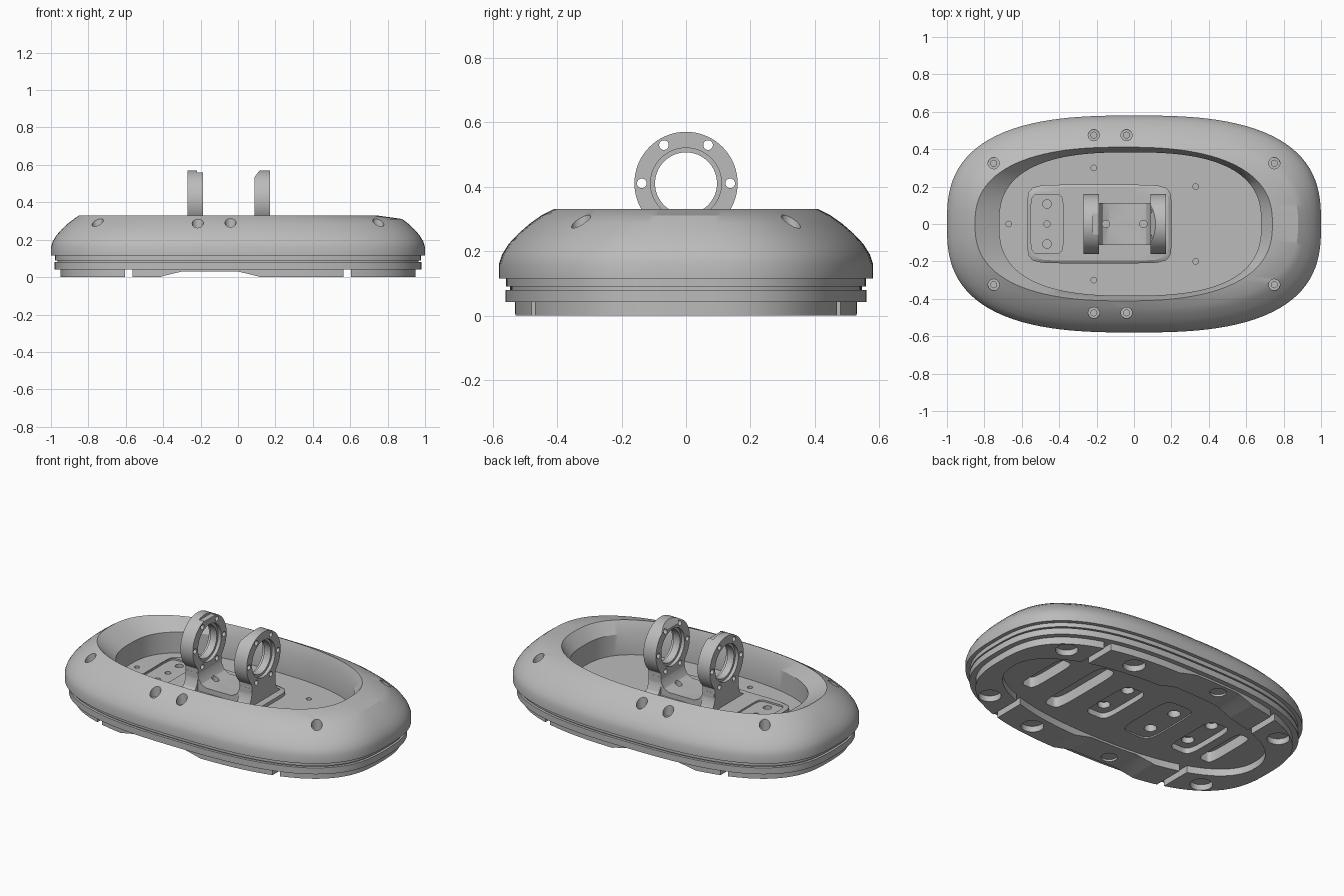
import bpy, bmesh
from math import sin, cos, pi, radians

if "Cube" in bpy.data.objects:
    bpy.data.objects.remove(bpy.data.objects["Cube"], do_unlink=True)

grey = bpy.data.materials.new("plain grey")
grey.use_nodes = True
grey.diffuse_color = (0.5, 0.5, 0.5, 1)
grey.node_tree.nodes["Principled BSDF"].inputs["Base Color"].default_value = (0.5, 0.5, 0.5, 1)


def oval(cx, cy, a, b, n, z, seg):
    """Superellipse outline; n = 2 is an ellipse, larger n is boxier."""
    pts = []
    for i in range(seg):
        c, s = cos(2 * pi * i / seg), sin(2 * pi * i / seg)
        r = (abs(c) ** n + abs(s) ** n) ** (-1 / n)
        pts.append((cx + a * c * r, cy + b * s * r, z))
    return pts


def loft(bm, loops):
    """Closed solid through stacked loops with equal point counts."""
    rings = [[bm.verts.new(p) for p in loop] for loop in loops]
    k = len(rings[0])
    for lo, hi in zip(rings, rings[1:]):
        for i in range(k):
            j = (i + 1) % k
            bm.faces.new((lo[i], lo[j], hi[j], hi[i]))
    bm.faces.new(rings[0][::-1])
    bm.faces.new(rings[-1])


def drill(bm, x, y, steps, seg=24):
    """Stepped round solid from (radius, z) pairs."""
    loft(bm, [oval(x, y, r, r, 2, z, seg) for r, z in steps])


def slab(bm, cx, a, b, z0, z1, n=8):
    loft(bm, [oval(cx, 0, a, b, n, z, 64) for z in (z0, z1)])


def prism(bm, pts, axis, lo, hi):
    """Extrude a (y, z) profile along x, or an (x, z) profile along y."""
    loft(bm, [[(d, p, z) if axis == "x" else (p, d, z) for p, z in pts] for d in (lo, hi)])


def finish(name, bm):
    bmesh.ops.recalc_face_normals(bm, faces=bm.faces)
    mesh = bpy.data.meshes.new(name)
    bm.to_mesh(mesh)
    bm.free()
    obj = bpy.data.objects.new(name, mesh)
    bpy.context.collection.objects.link(obj)
    mesh.materials.append(grey)
    return obj


def activate(obj):
    bpy.ops.object.select_all(action="DESELECT")
    obj.select_set(True)
    bpy.context.view_layer.objects.active = obj


def cut(obj, bm):
    cutter = finish("cutter", bm)
    cutter.hide_render = True
    activate(obj)
    mod = obj.modifiers.new("cut", "BOOLEAN")
    mod.operation, mod.solver, mod.object = "DIFFERENCE", "EXACT", cutter
    bpy.ops.object.modifier_apply(modifier=mod.name)
    bpy.data.objects.remove(cutter, do_unlink=True)


def smooth(obj, angle=28):
    activate(obj)
    bpy.ops.object.shade_smooth_by_angle(angle=radians(angle))


# Domed shell with an open tray inside
FLOOR, ROUND = 0.135, 2.75
bm = bmesh.new()
outer = [(0, 0.115), (0, 0.16), (0.01, 0.19), (0.03, 0.222), (0.062, 0.256),
         (0.098, 0.287), (0.132, 0.311)]
loops = [oval(0, 0, 1 - 0.93 * d, 0.58 - d, ROUND - 1.5 * d, z, 128) for d, z in outer]
loops += [oval(-0.055, 0, 0.795, 0.411, 2.5, 0.33, 128),
          oval(-0.02, 0, 0.70, 0.383, 2.65, 0.26, 128),
          oval(-0.02, 0, 0.70, 0.383, 2.65, FLOOR, 128)]
loft(bm, loops)
shell = finish("shell", bm)
bolts = [(x, s * 0.475) for x in (-0.215, -0.04) for s in (-1, 1)]
bolts += [(x, s * 0.325) for x in (-0.75, 0.75) for s in (-1, 1)]
bm = bmesh.new()
for x, y in bolts:
    drill(bm, x, y, [(0.016, 0.16), (0.016, 0.245), (0.03, 0.245), (0.03, 0.4)])
for x, y in [(-0.67, 0), (-0.215, 0.3), (-0.215, -0.3), (0.33, 0.2), (0.33, -0.2)]:
    drill(bm, x, y, [(0.015, 0.12), (0.015, 0.2)])
cut(shell, bm)
smooth(shell)

# Base with a seam groove, slotted from below
bm = bmesh.new()
BASE = 0.042
loft(bm, [oval(0, 0, 1 - d, 0.58 - d, ROUND, z, 128) for d, z in
          [(0.02, BASE), (0.02, 0.08), (0.035, 0.08), (0.035, 0.09), (0.022, 0.09), (0.022, 0.116)]])
base = finish("base", bm)
bm = bmesh.new()
for x, a, b, depth in [(0.62, 0.045, 0.17, 0.105), (0.385, 0.055, 0.25, 0.105), (0.13, 0.075, 0.18, 0.075),
                       (-0.17, 0.1, 0.2, 0.05), (-0.465, 0.075, 0.18, 0.075), (-0.64, 0.045, 0.17, 0.105)]:
    slab(bm, x, a, b, 0, depth, 5)
cut(base, bm)
bm = bmesh.new()
for s in (-1, 1):
    for x in (0.13, -0.2, -0.465):
        drill(bm, x, s * 0.1, [(0.035, 0), (0.035, 0.11)])
cut(base, bm)
smooth(base)

# Feet: a rim split into end crescents and arched side pads
bm = bmesh.new()
loft(bm, [oval(0, 0, 0.95, 0.53, ROUND, z, 128) for z in (0, BASE + 0.002)])
feet = finish("feet", bm)
bm = bmesh.new()
slab(bm, 0, 0.86, 0.355, -0.1, 0.1, 2.3)
cut(feet, bm)
bm = bmesh.new()
arch = [(-0.45, -0.01), (-0.4, 0.006), (-0.3, 0.03), (0, 0.03), (0.1, 0.006), (0.15, -0.01)]
gap = [(-0.02, -0.1), (0.02, -0.1), (0.02, 0.1), (-0.02, 0.1)]
for s in (-1, 1):
    for x in (-0.585, 0.585):
        prism(bm, [(x + p, z) for p, z in gap], "y", s * 0.2, s * 0.6)
    prism(bm, arch, "y", s * 0.2, s * 0.6)
    for x, y in [(-0.75, 0.325), (0.75, 0.325), (0.36, 0.43)]:
        drill(bm, x, s * y, [(0.062, -0.1), (0.062, 0.035)])
cut(feet, bm)
bm = bmesh.new()
for s in (-1, 1):
    drill(bm, -0.21, s * 0.46, [(0.045, -0.1), (0.045, 0.1)])
cut(feet, bm)
smooth(feet)

# Raised mounting plate on the tray floor
bm = bmesh.new()
loft(bm, [oval(-0.185, 0, 0.385 - d, 0.21 - d, 9, z, 64)
          for d, z in [(0, FLOOR - 0.01), (0, 0.155), (0.015, 0.165)]])
plate = finish("mounting_plate", bm)
bm = bmesh.new()
slab(bm, -0.465, 0.085, 0.157, 0.155, 0.2)
cut(plate, bm)
bm = bmesh.new()
for y, r in [(-0.107, 0.023), (0, 0.017), (0.107, 0.023)]:
    drill(bm, -0.465, y, [(r, 0.13), (r, 0.2)])
cut(plate, bm)
smooth(plate)

# Saddle joining the two ring supports
bm = bmesh.new()
rise = [(0.14, 0.27), (0.132, 0.235), (0.115, 0.21), (0.085, 0.195)]
top = [(-0.05 - x, z) for x, z in rise] + [(-0.05 + x, z) for x, z in rise[::-1]]
prism(bm, [(-0.265, 0.15), (-0.265, 0.27)] + top + [(0.165, 0.27), (0.165, 0.15)], "y", -0.112, 0.112)
saddle = finish("saddle", bm)
bm = bmesh.new()
for x in (-0.15, 0.05):
    drill(bm, x, 0, [(0.02, 0.165), (0.02, 0.4)])
cut(saddle, bm)
smooth(saddle)

# Ring supports: flared foot, stepped bore and six bolt holes
MID = 0.41


def circle(y, z, r, seg):
    return [(y + r * cos(2 * pi * i / seg), z + r * sin(2 * pi * i / seg)) for i in range(seg)]


for name, x0, x1 in [("right_ring", -0.27, -0.188), ("left_ring", 0.087, 0.17)]:
    bm = bmesh.new()
    arc = [(0.16 * cos(radians(t)), MID + 0.16 * sin(radians(t))) for t in range(-45, 226, 5)]
    flare = [(0.11, 0.25), (0.115, 0.215), (0.13, 0.185), (0.16, 0.164), (0.16, 0.15)]
    prism(bm, arc + [(-y, z) for y, z in flare] + flare[::-1], "x", x0, x1)
    ring = finish(name, bm)
    bm = bmesh.new()
    steps = [(x0 - 0.1, 0.11), (x0 + 0.02, 0.11), (x0 + 0.02, 0.096), (x1 - 0.02, 0.096),
             (x1 - 0.02, 0.11), (x1 + 0.1, 0.11)]
    loft(bm, [[(x, y, z) for y, z in circle(0, MID, r, 64)] for x, r in steps])
    for y, z in circle(0, MID, 0.137, 6):
        prism(bm, circle(y, z, 0.015, 20), "x", x0 - 0.1, x1 + 0.1)
    cut(ring, bm)
    # Relief at the crown: a notch on one ring, a bevel on the other
    bm = bmesh.new()
    if x0 < 0:
        prism(bm, [(-0.22, 0.555), (-0.18, 0.555), (-0.18, 0.6), (-0.22, 0.6)], "y", -0.055, 0.055)
    else:
        prism(bm, [(0.07, 0.51), (0.13, 0.59), (0.07, 0.59)], "y", -0.2, 0.2)
    cut(ring, bm)
    smooth(ring)
